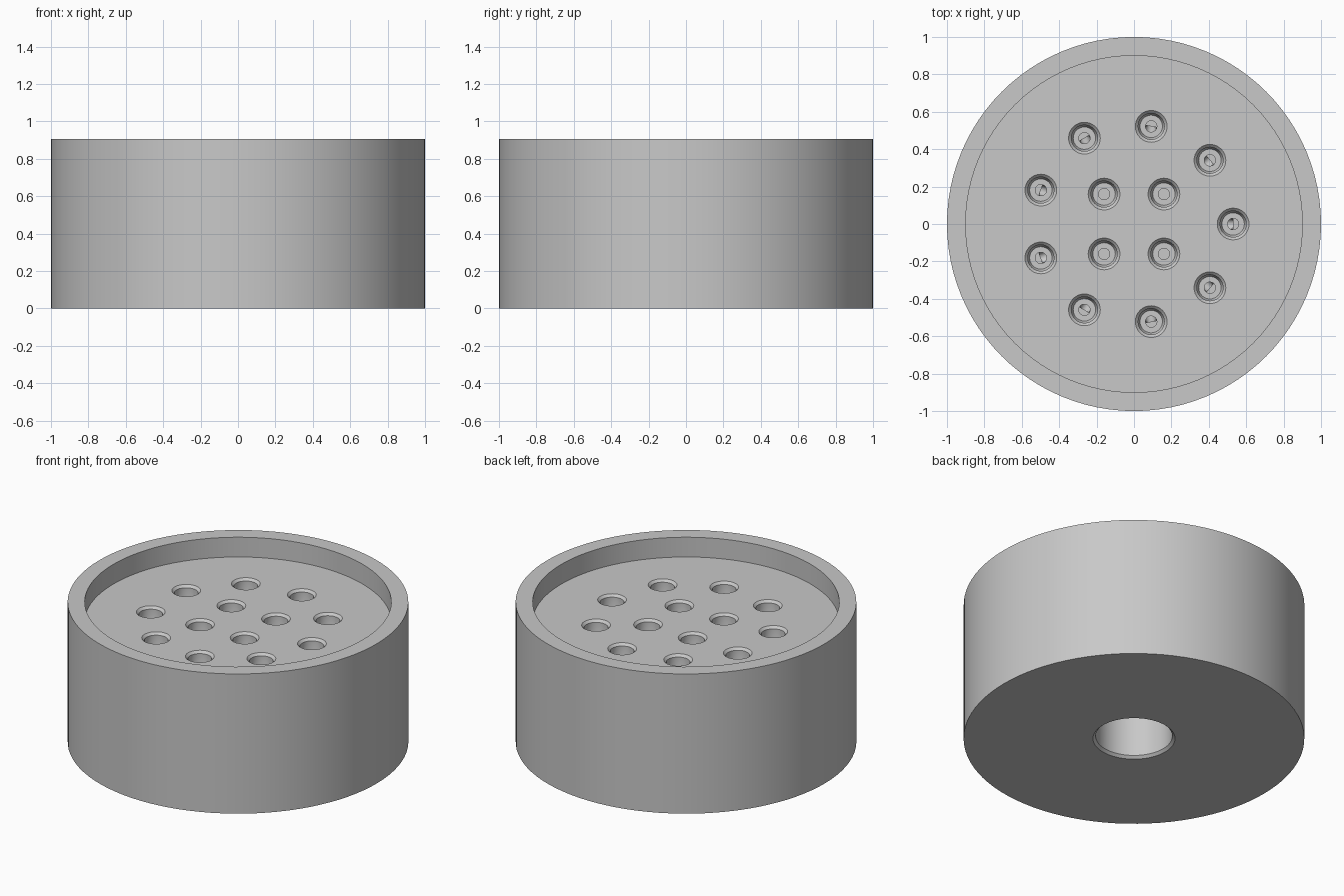
import bpy, bmesh
from math import pi, cos, sin, radians
from mathutils import Matrix, Vector

cube = bpy.data.objects.get("Cube")
if cube:
    bpy.data.objects.remove(cube, do_unlink=True)

HEIGHT, FLOOR, BORE_TOP, CHANNEL_Z = 0.905, 0.777, 0.5, 0.42

grey = bpy.data.materials.new("plain grey")
grey.use_nodes = True
colour = (0.58, 0.58, 0.58, 1)
grey.diffuse_color = colour
grey.node_tree.nodes["Principled BSDF"].inputs["Base Color"].default_value = colour


def lathe(bm, profile, segments, centre=(0, 0)):
    """Turn a profile of (radius, height) that starts and ends on the axis."""
    rings = []
    for r, z in profile:
        count = segments if r > 0 else 1
        rings.append([bm.verts.new((centre[0] + r * cos(2 * pi * i / segments),
                                    centre[1] + r * sin(2 * pi * i / segments), z))
                      for i in range(count)])
    for a, b in zip(rings, rings[1:]):
        for i in range(segments):
            j = (i + 1) % segments
            corners = [a[i % len(a)], a[j % len(a)], b[j % len(b)], b[i % len(b)]]
            bm.faces.new(list(dict.fromkeys(corners)))


def make_object(name, bm):
    bmesh.ops.recalc_face_normals(bm, faces=bm.faces[:])
    mesh = bpy.data.meshes.new(name)
    bm.to_mesh(mesh)
    bm.free()
    mesh.materials.append(grey)
    obj = bpy.data.objects.new(name, mesh)
    bpy.context.collection.objects.link(obj)
    return obj


def cut(target, cutter):
    cutter.hide_render = True
    mod = target.modifiers.new("cut", 'BOOLEAN')
    mod.operation, mod.solver, mod.object = 'DIFFERENCE', 'EXACT', cutter
    bpy.context.view_layer.objects.active = target
    bpy.ops.object.modifier_apply(modifier=mod.name)
    bpy.data.objects.remove(cutter, do_unlink=True)


# Round body with a recessed top and a chamfered bore underneath
bm = bmesh.new()
lathe(bm, [(0, BORE_TOP), (0.225, BORE_TOP), (0.225, 0.016), (0.241, 0),
           (1, 0), (1, HEIGHT), (0.9, HEIGHT), (0.9, FLOOR), (0, FLOOR)], 96)
body = make_object("round_body", bm)

# Countersunk sockets: an outer ring of nine and an inner square of four
outer = [(0.53 * cos(radians(40 * k)), 0.53 * sin(radians(40 * k))) for k in range(9)]
inner = [(x, y) for x in (-0.16, 0.16) for y in (-0.16, 0.16)]
bm = bmesh.new()
for spots, depth in ((outer, CHANNEL_Z), (inner, BORE_TOP + 0.05)):
    for spot in spots:
        lathe(bm, [(0, FLOOR + 0.03), (0.115, FLOOR + 0.03), (0.07, FLOOR - 0.015),
                   (0.07, 0.64), (0.06, 0.62), (0.03, 0.62), (0.03, depth), (0, depth)],
              32, spot)
cut(body, make_object("socket_cutter", bm))

# Thin channels joining the outer sockets to the bore
bm = bmesh.new()
for x, y in outer:
    direction = Vector((x, y, 0)).normalized()
    middle = direction * 0.365 + Vector((0, 0, CHANNEL_Z))
    turn = direction.to_track_quat('Z', 'Y').to_matrix().to_4x4()
    bmesh.ops.create_cone(bm, cap_ends=True, segments=20, radius1=0.028, radius2=0.028,
                          depth=0.33, matrix=Matrix.Translation(middle) @ turn)
cut(body, make_object("channel_cutter", bm))

# Smooth round walls with crisp edges
bpy.ops.object.select_all(action='DESELECT')
body.select_set(True)
bpy.context.view_layer.objects.active = body
bpy.ops.object.shade_smooth_by_angle(angle=radians(30))
